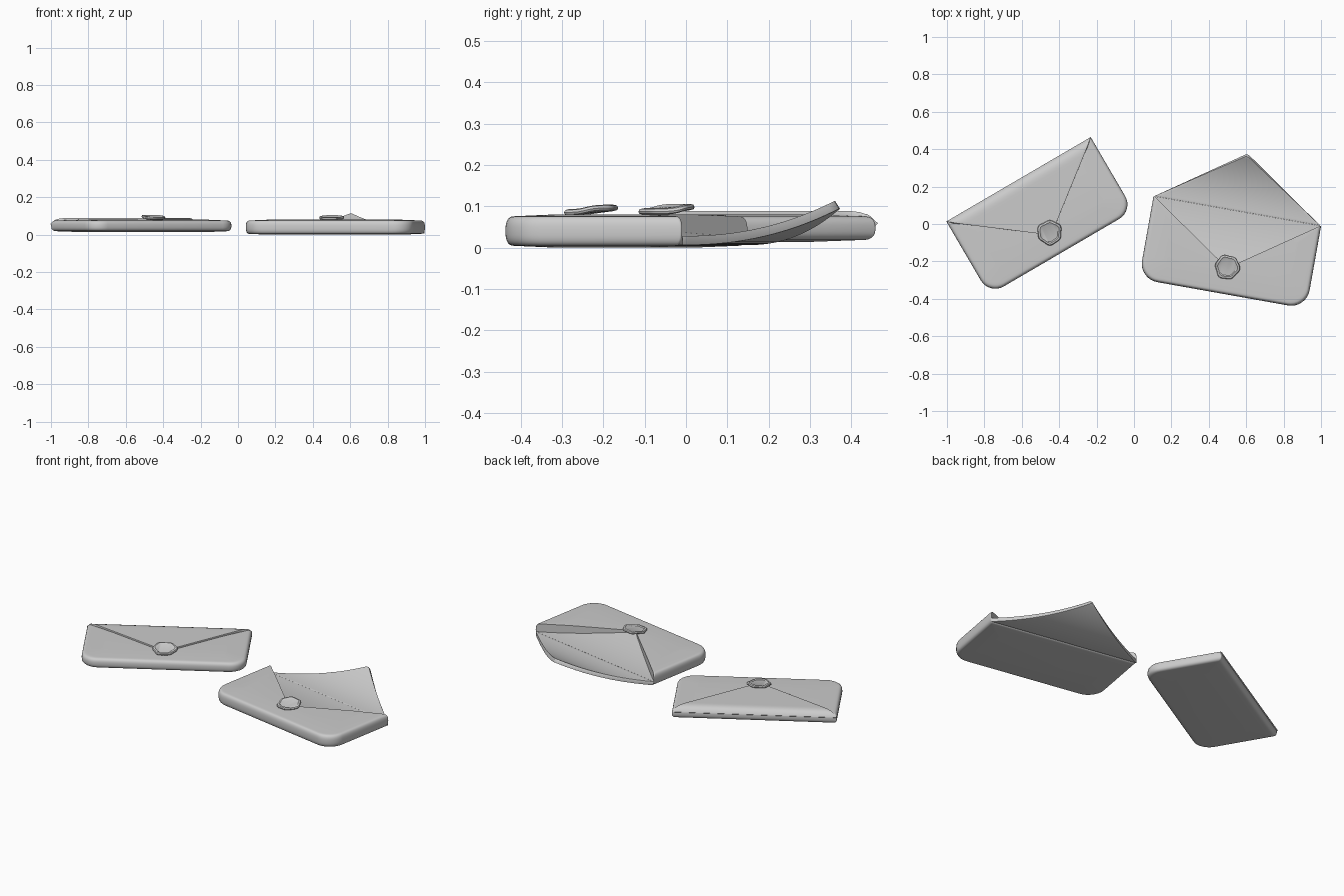
import bpy, bmesh, math
from mathutils import Matrix, Vector

if "Cube" in bpy.data.objects:
    bpy.data.objects.remove(bpy.data.objects["Cube"])

LEFT = Matrix.Translation((-0.615, 0.235, 0)) @ Matrix.Rotation(math.radians(30.3), 4, 'Z')
RIGHT = Matrix.Translation((0.5525, 0.07, 0)) @ Matrix.Rotation(math.radians(-10.1), 4, 'Z')


def make(name, verts, faces, frame, smooth=True):
    me = bpy.data.meshes.new(name)
    me.from_pydata([frame @ Vector(v) for v in verts], [], faces)
    bm = bmesh.new()
    bm.from_mesh(me)
    bmesh.ops.recalc_face_normals(bm, faces=bm.faces)
    bm.to_mesh(me)
    bm.free()
    ob = bpy.data.objects.new(name, me)
    bpy.context.collection.objects.link(ob)
    return ob


def finish(ob):
    bpy.ops.object.select_all(action='DESELECT')
    ob.select_set(True)
    bpy.context.view_layer.objects.active = ob
    bpy.ops.object.shade_smooth_by_angle(angle=math.radians(35))


def ring(a, h, r, inset, z):
    # rectangle with its top edge at v = 0, rounded lower corners, crisp upper ones
    pts = []
    corners = [(1, 0, 0, 0.006), (-1, 0, 90, 0.006), (-1, -h, 180, r), (1, -h, 270, r)]
    for sx, y, start, rad in corners:
        rad = max(rad - inset * 0.6, 0.006)
        cx = sx * (a - inset - rad)
        cy = (-inset - rad) if y == 0 else (-h + inset + rad)
        for i in range(9):
            t = math.radians(start + i * 90 / 8)
            pts.append((cx + rad * math.cos(t), cy + rad * math.sin(t), z))
    return pts


def pillow(name, frame, a, h, r, z0, z1, rim):
    mid, half = (z0 + z1) / 2, (z1 - z0) / 2
    levels = []
    for i in range(17):
        t = math.radians(-90 + 180 * i / 16)
        c = abs(math.cos(t)) ** 0.6
        s = math.copysign(abs(math.sin(t)) ** 0.8, math.sin(t))
        levels.append((rim * (1 - c), mid + (half - 0.004) * s))
    levels = [(0.11, z0)] + levels + [(0.11, z1)]
    verts, faces, n = [], [], 36
    for inset, z in levels:
        verts += ring(a, h, r, inset, z)
    for j in range(len(levels) - 1):
        for i in range(n):
            k = (i + 1) % n
            faces.append((j * n + i, j * n + k, (j + 1) * n + k, (j + 1) * n + i))
    faces += [tuple(range(n))[::-1], tuple(range((len(levels) - 1) * n, len(levels) * n))]
    return make(name, verts, faces, frame)


def sheet(name, frame, a, v_end, height, thick, rows=24, cols=32):
    # triangular paper flap, tapering from the hinge to its tip
    verts, faces = [], []
    for j in range(rows + 1):
        f = j / rows
        v, w = v_end * f, a * (1 - f) + 0.008 * f
        for i in range(cols + 1):
            u = w * (2 * i / cols - 1)
            verts.append((u, v, height(u, v)))
    for j in range(rows):
        for i in range(cols):
            p = j * (cols + 1) + i
            faces.append((p, p + 1, p + cols + 2, p + cols + 1))
    ob = make(name, verts, faces, frame)
    m = ob.modifiers.new("thickness", 'SOLIDIFY')
    m.thickness, m.offset = thick, 0
    b = ob.modifiers.new("soft_edge", 'BEVEL')
    b.width, b.segments, b.limit_method = thick * 0.3, 2, 'ANGLE'
    b.angle_limit = math.radians(50)
    finish(ob)


def seal(name, frame, v, z):
    # wobbly wax disc with a raised far half
    prof = [(0.8, 0), (0.97, 0.003), (1, 0.008), (0.95, 0.014), (0.8, 0.016), (0.7, 0.012)]
    verts, faces, n = [], [], 36
    for s, dz in prof:
        for i in range(n):
            t = 2 * math.pi * i / n
            r = s * (0.065 + 0.003 * math.cos(6 * t) + 0.002 * math.sin(3 * t + 1))
            x, y = r * math.cos(t), r * math.sin(t)
            lift = 0.011 / (1 + math.exp(-y * 90))
            verts.append((x, v + y, z + dz + lift))
    for j in range(len(prof) - 1):
        for i in range(n):
            k = (i + 1) % n
            faces.append((j * n + i, j * n + k, (j + 1) * n + k, (j + 1) * n + i))
    for base in (0, (len(prof) - 1) * n):
        # strip caps follow the stepped surface
        for i in range(n // 2 - 1):
            q = [base + i, base + i + 1, base + (n - 2 - i), base + (n - 1 - i)]
            faces.append(tuple(q))
    finish(make(name, verts, faces, frame))


# Closed envelope
A, H = 0.447, 0.45
finish(pillow("closed_envelope_body", LEFT, A, H, 0.09, 0.014, 0.08, 0.03))


def closed_height(u, v):
    d = max(min(-v, A - abs(u)), 0)
    k = 1 - min(d / 0.05, 1)
    return 0.055 + 0.028 * math.sqrt(1 - k * k)


sheet("closed_flap", LEFT, A, -0.335, closed_height, 0.012)
seal("closed_wax_seal", LEFT, -0.325, 0.079)

# Open envelope, with a V-shaped opening scooped out of its pocket
A = 0.455
body = pillow("open_envelope_body", RIGHT, A, H, 0.10, 0.0, 0.08, 0.025)
cv, cf = [], []
N = 12
for j in range(N + 2):
    if j <= N:
        f = j / N
        v, w, z = -0.31 * (1 - f), max((A - 0.003) * f, 0.004), 0.072 - 0.044 * math.sin(f * math.pi / 2)
    else:
        v, w, z = 0.05, A - 0.003, 0.028
    cv += [(-w, v, z), (w, v, z), (w, v, 0.2), (-w, v, 0.2)]
for j in range(N + 1):
    for i in range(4):
        k = (i + 1) % 4
        cf.append((j * 4 + i, j * 4 + k, j * 4 + 4 + k, j * 4 + 4 + i))
e = (N + 1) * 4
cf += [(3, 2, 1, 0), (e, e + 1, e + 2, e + 3)]
cutter = make("opening_cutter", cv, cf, RIGHT)
cutter.hide_render = True
m = body.modifiers.new("opening", 'BOOLEAN')
m.object, m.operation, m.solver = cutter, 'DIFFERENCE', 'EXACT'
bpy.context.view_layer.objects.active = body
body.select_set(True)
bpy.ops.object.modifier_apply(modifier="opening")
bpy.data.objects.remove(cutter)
finish(body)

# Raised open flap, curling up towards its tip
sheet("open_flap", RIGHT, A - 0.004, 0.3,
      lambda u, v: 0.017 + 0.086 * (v / 0.3) ** 2.2, 0.022)
seal("open_wax_seal", RIGHT, -0.305, 0.077)
